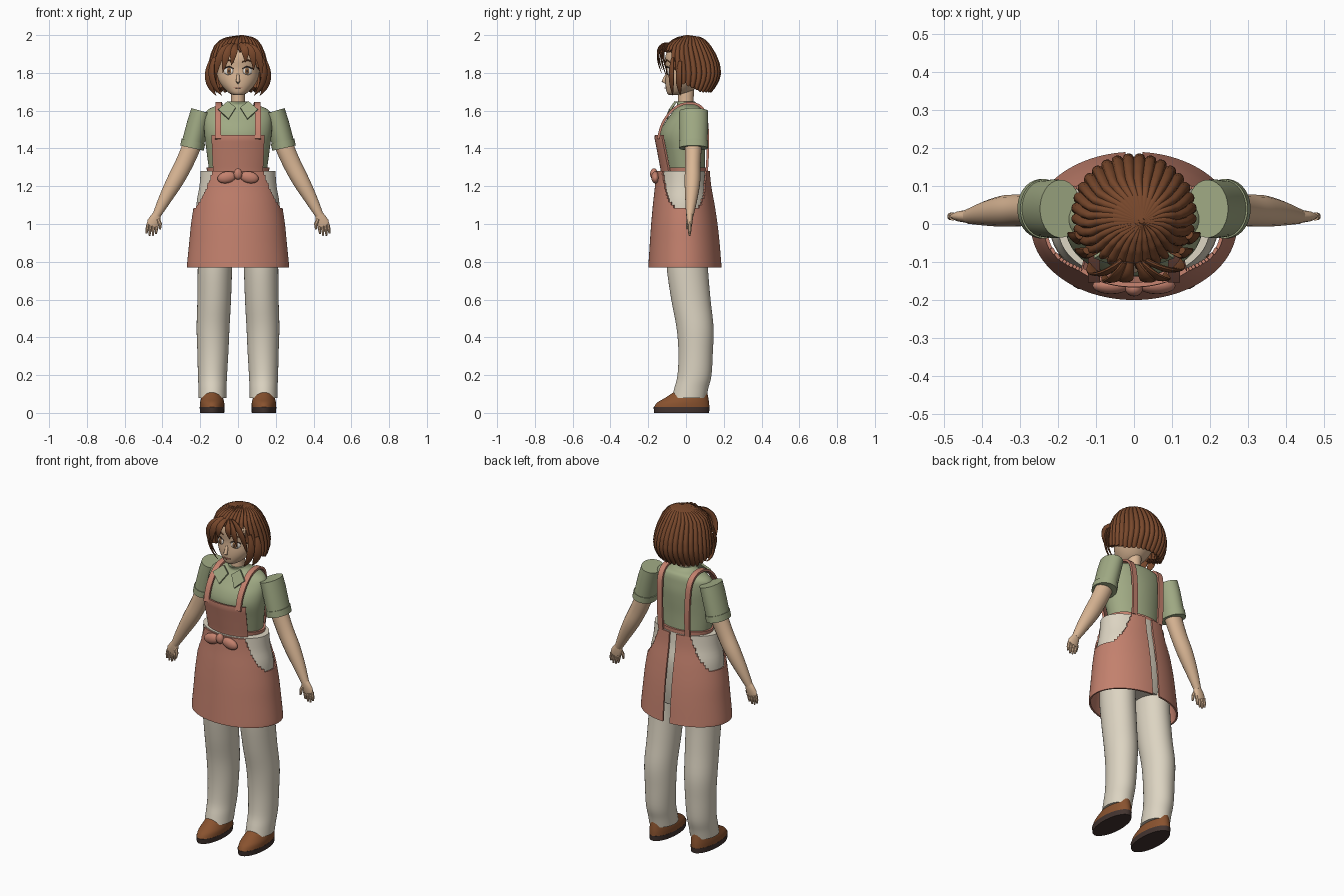
import bpy, bmesh, math
from mathutils import Vector, Matrix

if "Cube" in bpy.data.objects:
    bpy.data.objects.remove(bpy.data.objects["Cube"])


def mat(name, *c):
    m = bpy.data.materials.new(name)
    m.diffuse_color = (*c, 1)
    m.use_nodes = True
    m.node_tree.nodes["Principled BSDF"].inputs["Base Color"].default_value = m.diffuse_color
    return m


SKIN = mat("skin", .70, .47, .30)
HAIR = mat("hair brown", .19, .065, .025)
GREEN = mat("shirt green", .35, .40, .23)
PINK = mat("apron pink", .55, .22, .155)
CREAM = mat("trouser cream", .72, .66, .54)
SHOE = mat("shoe brown", .25, .085, .028)
DARK = mat("dark brown", .055, .034, .029)
WHITE = mat("eye white", .80, .76, .70)
IRIS = mat("iris brown", .28, .13, .05)
LIP = mat("lip", .45, .17, .12)


def make(name, verts, faces, m, mirror=False, solid=0.0):
    me = bpy.data.meshes.new(name)
    me.from_pydata([tuple(v) for v in verts], [], faces)
    bm = bmesh.new()
    bm.from_mesh(me)
    bmesh.ops.recalc_face_normals(bm, faces=bm.faces)
    bm.to_mesh(me)
    bm.free()
    me.materials.append(m)
    ob = bpy.data.objects.new(name, me)
    bpy.context.collection.objects.link(ob)
    if solid:
        s = ob.modifiers.new("thickness", 'SOLIDIFY')
        s.thickness, s.offset = solid, 0
    if mirror:
        ob.modifiers.new("mirror", 'MIRROR').use_mirror_merge = False
    return ob


def skin_rings(name, rings, m, closed=True, cap=True, **kw):
    """Join equal-length rings of points into one surface."""
    n, k = len(rings[0]), len(rings)
    faces = [(i*n+j, i*n+(j+1) % n, (i+1)*n+(j+1) % n, (i+1)*n+j)
             for i in range(k-1) for j in range(n if closed else n-1)]
    if closed and cap:
        faces += [tuple(range(n)), tuple(range((k-1)*n, k*n))]
    return make(name, [p for r in rings for p in r], faces, m, **kw)


def refine(rows, k=4):
    """Catmull-Rom subdivision of profile rows."""
    out, n = [], len(rows)
    for i in range(n-1):
        a, b, c, d = (rows[max(i-1, 0)], rows[i], rows[i+1], rows[min(i+2, n-1)])
        for s in range(k):
            t = s/k
            out.append(tuple(.5*(2*q + (r-p)*t + (2*p-5*q+4*r-w)*t*t + (3*q-p-3*r+w)*t**3)
                             for p, q, r, w in zip(a, b, c, d)))
    return out + [tuple(rows[-1])]


def at(rows, z):
    """Profile row at height z."""
    for a, b in zip(rows, rows[1:]):
        if z <= b[0]:
            t = max(0, (z-a[0])/(b[0]-a[0]))
            return tuple(p+(q-p)*t for p, q in zip(a, b))
    return rows[-1]


def pt(row, t, off=0.0):
    """Point on the ellipse of a row (z, centre x, half width, front y, back y)."""
    z, xc, rx, yf, yb = row
    return (xc+(rx+off)*math.cos(t), (yf+yb)/2+((yb-yf)/2+off)*math.sin(t), z)


def loft(name, rows, m, n=40, k=4, off=0.0, **kw):
    rows = refine(rows, k) if k > 1 else rows
    return skin_rings(name, [[pt(r, 2*math.pi*j/n, off) for j in range(n)] for r in rows], m, **kw)


def tube(name, pts, radii, m, ref=(0, 1, 0), n=16, **kw):
    """Sweep an ellipse (4 sides = rectangle); second radius runs along ref."""
    pts, ref, rings = [Vector(p) for p in pts], Vector(ref), []
    for i, p in enumerate(pts):
        t = (pts[min(i+1, len(pts)-1)]-pts[max(i-1, 0)]).normalized()
        s = ref.cross(t).normalized()
        u = t.cross(s)
        a, b = radii[i] if isinstance(radii, list) else radii
        rings.append([p+s*a*math.cos(w)+u*b*math.sin(w)
                      for w in (2*math.pi*(j+.5)/n for j in range(n))])
    return skin_rings(name, rings, m, **kw)


def ball(name, c, r, m, rot=(0, 0, 0), **kw):
    R = Matrix.Rotation(rot[2], 3, 'Z') @ Matrix.Rotation(rot[1], 3, 'Y')
    rings = [[Vector(c)+R @ Vector((r[0]*math.sin(a)*math.cos(w), r[1]*math.sin(a)*math.sin(w),
                                    r[2]*math.cos(a))) for w in (math.pi*j/10 for j in range(20))]
             for a in (math.pi*(.02+.96*i/10) for i in range(11))]
    return skin_rings(name, rings, m, **kw)


# shoes and trouser legs
loft("shoe_sole", [(0, .137, .064, -.168, .122), (.03, .137, .066, -.172, .125)], DARK, k=1, mirror=True)
loft("shoe_upper", [(.03, .137, .065, -.17, .124), (.055, .137, .064, -.152, .122),
                    (.08, .137, .058, -.11, .118), (.11, .137, .05, -.065, .112)], SHOE, mirror=True)
loft("trouser_leg", [(.08, .135, .073, -.075, .108), (.13, .135, .074, -.062, .118),
                     (.2, .135, .077, -.045, .135), (.32, .133, .082, -.04, .142),
                     (.45, .132, .087, -.05, .146), (.6, .126, .089, -.078, .13),
                     (.77, .122, .091, -.102, .116), (.92, .118, .092, -.105, .115)], CREAM, mirror=True)

# hips under the wrap-around apron skirt
SKIRT = [(.77, 0, .265, -.195, .185), (.79, 0, .265, -.194, .183), (.9, 0, .254, -.187, .174),
         (1.0, 0, .244, -.18, .163), (1.1, 0, .229, -.171, .148), (1.2, 0, .213, -.16, .13),
         (1.28, 0, .207, -.155, .122)]
loft("hips", [(.84, 0, .19, -.10, .11), (.95, 0, .215, -.14, .13)] +
     [(z, x, r-.009, f+.009, b-.009) for z, x, r, f, b in SKIRT[4:]], CREAM, n=64)

rows, cols = refine(SKIRT, 6), 128
rings = []
for r in rows:
    g = math.asin(.022/r[2])            # open slit down the back
    rings.append([pt(r, math.pi/2+g+(2*math.pi-2*g)*j/cols) for j in range(cols+1)])
skirt = skin_rings("apron_skirt", rings, PINK, closed=False, solid=.009)
bm = bmesh.new()
bm.from_mesh(skirt.data)
cut = []
for f in bm.faces:                      # rounded openings over the hips
    c = f.calc_center_median()
    r = at(SKIRT, c.z)
    t = math.degrees(math.atan2((c.y-(r[3]+r[4])/2)/(r[4]-r[3])*2, abs(c.x)/r[2]))
    u = abs(t-5)/55
    if u < 1 and c.z > 1.075+.21*u**3:
        cut.append(f)
bmesh.ops.delete(bm, geom=cut, context='FACES')
bm.to_mesh(skirt.data)
bm.free()

# shirt body
TORSO = [(1.25, 0, .15, -.10, .10), (1.29, 0, .154, -.105, .10), (1.38, 0, .166, -.122, .10),
         (1.46, 0, .176, -.138, .104), (1.52, 0, .18, -.122, .105), (1.57, 0, .178, -.088, .10),
         (1.60, 0, .165, -.066, .095), (1.62, 0, .13, -.052, .085), (1.633, 0, .07, -.047, .06),
         (1.648, 0, .05, -.052, .048)]
loft("shirt", TORSO, GREEN, n=48)
loft("waistband", [(1.265, 0, .15, -.10, .10), (1.30, 0, .155, -.105, .10)], PINK, off=.012, k=1)
make("collar_flap", [(.012, -.075, 1.615), (.055, -.055, 1.648), (.105, -.085, 1.605), (.05, -.105, 1.555)],
     [(0, 1, 2, 3)], GREEN, mirror=True, solid=.012)

# apron bib and straps
bib = []
for i in range(13):
    r = at(TORSO, 1.27+.2*i/12)
    w = math.radians(47-4*i/12)
    bib.append([pt(r, -math.pi/2+w*(j/12-1), .024) for j in range(25)])
skin_rings("apron_bib", bib, PINK, closed=False, solid=.012)
tube("apron_strap", refine([(.105, -.148, 1.45), (.105, -.125, 1.53), (.105, -.078, 1.597),
                            (.103, -.02, 1.634), (.10, .05, 1.636), (.097, .096, 1.60),
                            (.093, .112, 1.53), (.09, .116, 1.40), (.088, .11, 1.28)]),
     (.009, .023), PINK, ref=(1, 0, 0), n=4, mirror=True)

# bow at the waist
ball("bow_loop", (.06, -.162, 1.247), (.05, .022, .031), PINK, rot=(0, .2, 0), mirror=True)
ball("bow_knot", (0, -.17, 1.265), (.023, .02, .03), PINK)

# sleeves, arms and hands
tube("sleeve", [(.193, .04, 1.598), (.21, .04, 1.54), (.243, .04, 1.409)],
     [(.056, .076), (.058, .077), (.06, .074)], GREEN, n=32, mirror=True)
tube("sleeve_cuff", [(.236, .04, 1.438), (.244, .04, 1.402)], (.064, .078), GREEN, n=32, mirror=True)
tube("arm", refine([(.235, .04, 1.45), (.25, .038, 1.40), (.29, .036, 1.31), (.335, .034, 1.225),
                    (.385, .028, 1.135), (.432, .02, 1.045)]),
     refine([(.05, .046), (.05, .045), (.048, .042), (.045, .042), (.035, .033), (.022, .02)]),
     SKIN, mirror=True)
tube("palm", [(.428, .02, 1.055), (.436, .02, 1.035), (.448, .02, 1.01), (.455, .02, .99)],
     [(.021, .018), (.028, .017), (.033, .015), (.03, .011)], SKIN, mirror=True)
for i, (x, z) in enumerate([(.432, .948), (.449, .938), (.466, .938), (.482, .95)]):
    tube(f"finger_{i+1}", [(x-.006, .02, 1.0), (x, .02, .97), (x+.002, .018, z)],
         [(.0095, .011), (.009, .01), (.005, .006)], SKIN, n=8, mirror=True)
tube("thumb", [(.425, .015, 1.03), (.412, .008, 1.0), (.412, .004, .972)],
     [(.011, .011), (.01, .01), (.005, .005)], SKIN, n=8, mirror=True)

# neck and head
loft("neck", [(1.60, 0, .042, -.045, .042), (1.65, 0, .037, -.042, .04), (1.74, 0, .038, -.04, .045)], SKIN)
loft("head", [(1.682, 0, .02, -.088, -.045), (1.69, 0, .042, -.098, .0), (1.705, 0, .062, -.104, .035),
              (1.735, 0, .088, -.108, .065), (1.77, 0, .106, -.108, .09), (1.82, 0, .115, -.105, .12),
              (1.88, 0, .118, -.11, .13), (1.93, 0, .10, -.09, .11), (1.965, 0, .05, -.04, .06)], SKIN, n=48)
tube("nose", [(0, -.10, 1.80), (0, -.112, 1.77), (0, -.118, 1.756), (0, -.105, 1.745)],
     [(.004, .006), (.01, .009), (.012, .011), (.005, .005)], SKIN, ref=(1, 0, 0), n=12)
turn = math.radians(22)
ball("eye_white", (.05, -.093, 1.81), (.027, .008, .021), WHITE, rot=(0, 0, turn), mirror=True)
ball("iris", (.048, -.0985, 1.81), (.014, .005, .018), IRIS, rot=(0, 0, turn), mirror=True)
ball("pupil", (.0475, -.1015, 1.81), (.007, .003, .01), DARK, rot=(0, 0, turn), mirror=True)
tube("upper_lash", [(.022, -.104, 1.822), (.048, -.101, 1.834), (.078, -.085, 1.822)],
     [(.002, .003), (.004, .004), (.002, .003)], DARK, n=8, mirror=True)
tube("eyebrow", [(.022, -.108, 1.858), (.052, -.102, 1.868), (.08, -.084, 1.856)],
     [(.003, .004), (.004, .004), (.002, .003)], HAIR, n=8, mirror=True)
tube("mouth", [(-.022, -.105, 1.722), (0, -.109, 1.72), (.022, -.105, 1.722)],
     [(.002, .003), (.004, .004), (.002, .003)], LIP, n=8)

# hair cap: grooved bob with a raised front edge
BOB = [(1.685, 0, .14, -.10, .125), (1.72, 0, .158, -.115, .155), (1.76, 0, .165, -.125, .178),
       (1.80, 0, .165, -.13, .187), (1.85, 0, .158, -.132, .18), (1.90, 0, .146, -.128, .16),
       (1.945, 0, .127, -.11, .132), (1.975, .004, .10, -.075, .105), (1.99, .01, .07, -.045, .08),
       (2.0, .02, .008, .0, .015)]
n, steps, rings = 192, 24, []
for i in range(steps+1):
    ring = []
    for j in range(n):
        t = 2*math.pi*j/n
        d = abs((math.degrees(t)+90+180) % 360-180)      # degrees away from the front
        e = min(1, max(0, (d-46)/16))
        low = 1.915-e*e*(3-2*e)*.165-.055*min(1, max(0, (d-62)/60))
        groove = abs(math.sin(t*16))**.6
        low += .014*(1-groove)
        s = i/steps
        r = at(BOB, 2-(2-low)*s**1.7)
        ring.append(pt(r, t, (groove-1)*.011*min(1, 3*s)))
    rings.append(ring)
cap = skin_rings("hair_bob", rings, HAIR, cap=False, solid=.03)
cap.modifiers[0].offset = -1
ball("hair_crown", (.02, .008, 1.988), (.02, .02, .011), HAIR)


def lock(name, a, b, c, w, **kw):
    """Pointed hair lock along a quadratic curve."""
    a, b, c = Vector(a), Vector(b), Vector(c)
    S = [i/10 for i in range(11)]
    tube(name, [a*(1-s)**2+b*2*s*(1-s)+c*s*s for s in S],
         [(w*(.5+1.6*s)*(1-s**2)+.001, .35*w*(1-s**2)+.001) for s in S],
         HAIR, ref=(a.x+c.x, -.25, 0) if kw else (0, -1, 0), n=10, **kw)


# fringe and side locks
for i, (a, b, c, w) in enumerate([
        ((-.03, -.095, 1.95), (-.11, -.165, 1.93), (-.118, -.10, 1.775), .02),
        ((-.025, -.10, 1.95), (-.065, -.18, 1.93), (-.08, -.13, 1.80), .02),
        ((-.01, -.10, 1.95), (-.02, -.175, 1.93), (-.035, -.135, 1.84), .018),
        ((.01, -.10, 1.95), (.045, -.175, 1.94), (.04, -.135, 1.855), .02),
        ((.02, -.10, 1.95), (.09, -.175, 1.94), (.082, -.125, 1.815), .02),
        ((.03, -.095, 1.95), (.13, -.15, 1.94), (.122, -.09, 1.775), .02)]):
    lock(f"fringe_lock_{i+1}", a, b, c, w)
lock("side_lock_front", (.125, -.07, 1.88), (.17, -.085, 1.77), (.085, -.07, 1.68), .02, mirror=True)
lock("side_lock_back", (.145, -.03, 1.86), (.185, -.045, 1.76), (.115, -.03, 1.68), .022, mirror=True)

# bake modifiers, then smooth everything but the hard edges
bpy.ops.object.select_all(action='SELECT')
bpy.context.view_layer.objects.active = skirt
bpy.ops.object.convert(target='MESH')
bpy.ops.object.shade_smooth_by_angle(angle=math.radians(40))
